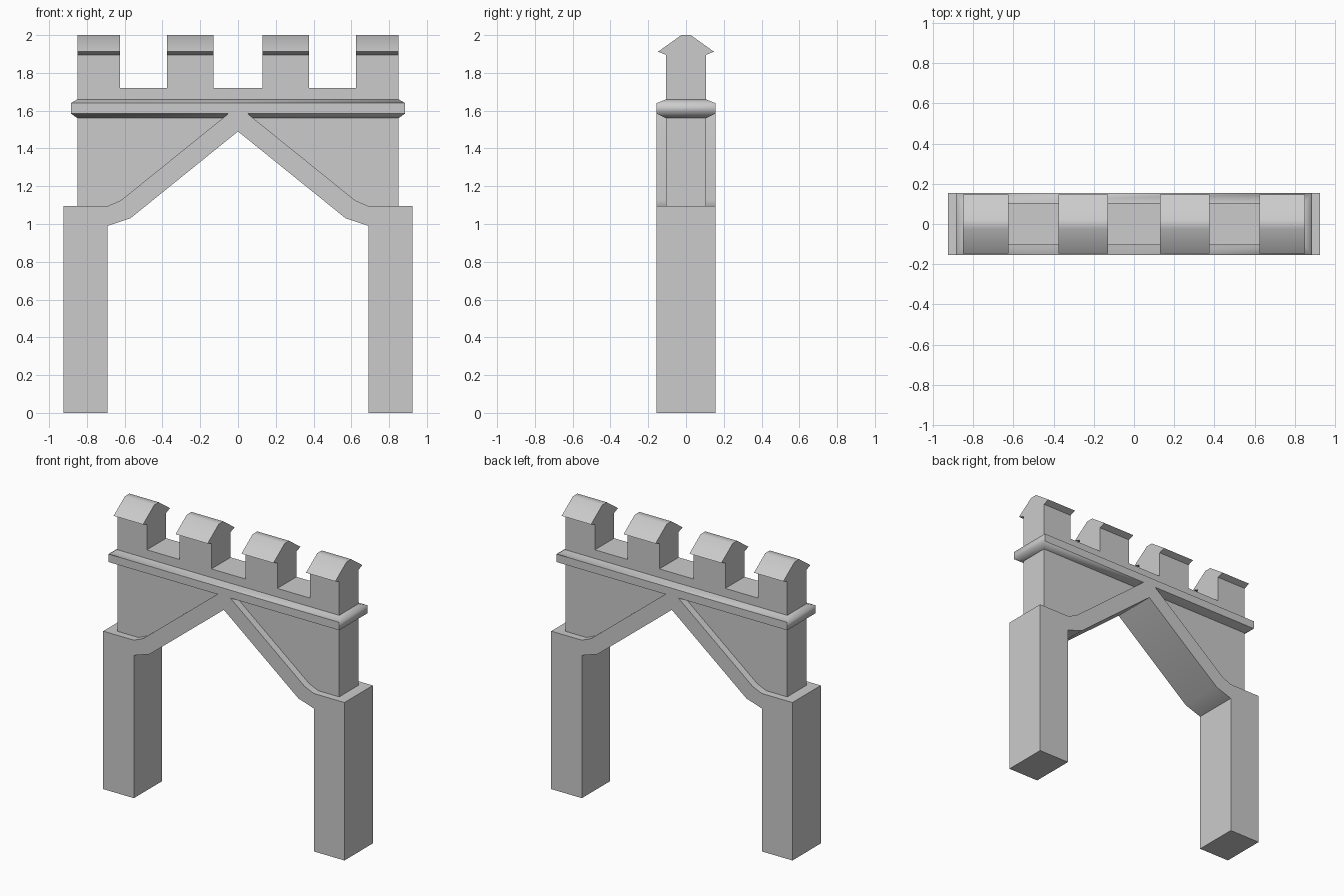
import bpy, bmesh, math
from mathutils import Vector

cube = bpy.data.objects.get("Cube")
if cube:
    bpy.data.objects.remove(cube, do_unlink=True)

stone = bpy.data.materials.new("grey stone")
stone.use_nodes = True
colour = (0.6, 0.6, 0.6, 1)
stone.diffuse_color = colour
stone.node_tree.nodes["Principled BSDF"].inputs["Base Color"].default_value = colour


def finish(name, bm, angle):
    bmesh.ops.recalc_face_normals(bm, faces=bm.faces)
    mesh = bpy.data.meshes.new(name)
    bm.to_mesh(mesh)
    bm.free()
    mesh.materials.append(stone)
    obj = bpy.data.objects.new(name, mesh)
    bpy.context.collection.objects.link(obj)
    bpy.ops.object.select_all(action="DESELECT")
    obj.select_set(True)
    bpy.context.view_layer.objects.active = obj
    bpy.ops.object.shade_smooth_by_angle(angle=math.radians(angle))
    return obj


def extrude(name, points, direction, angle=30):
    """Sweep a closed outline along a vector."""
    bm = bmesh.new()
    face = bm.faces.new([bm.verts.new(p) for p in points])
    new = bmesh.ops.extrude_face_region(bm, geom=[face])["geom"]
    bmesh.ops.translate(bm, vec=Vector(direction),
                        verts=[v for v in new if isinstance(v, bmesh.types.BMVert)])
    return finish(name, bm, angle)


def mirrored(half):
    """Complete a half outline across the centre line."""
    return half + [(-a, b) for a, b in reversed(half) if a > 0]


def slab(name, half, depth):
    points = [(x, -depth, z) for x, z in mirrored(half)]
    return extrude(name, points, (0, 2 * depth, 0))


# Pillars and pointed arch in one continuous outline
slab("pillars_and_arch", [
    (0, 1.49), (0.57, 1.03), (0.69, 0.99), (0.69, 0), (0.925, 0),
    (0.925, 1.095), (0.69, 1.095), (0.62, 1.125), (0.05, 1.585)], 0.155)

# Thinner wall resting on the arch
slab("wall", [(0, 1.54), (0.66, 1.05), (0.85, 1.05), (0.85, 1.72)], 0.105)

# Moulding: stacked rectangular rings flaring out of the wall
bm = bmesh.new()
rings = []
for x, y, z in [(0.85, 0.105, 1.56), (0.885, 0.155, 1.585),
                (0.885, 0.155, 1.64), (0.85, 0.105, 1.66)]:
    rings.append([bm.verts.new((sx * x, sy * y, z))
                  for sx, sy in ((-1, -1), (1, -1), (1, 1), (-1, 1))])
for low, high in zip(rings, rings[1:]):
    for i in range(4):
        j = (i + 1) % 4
        bm.faces.new((low[i], low[j], high[j], high[i]))
bm.faces.new(rings[0])
bm.faces.new(rings[-1])
finish("moulding", bm, 62)

# Battlements with overhanging sloped caps
cap = mirrored([(0.105, 1.72), (0.105, 1.895), (0.148, 1.912), (0.025, 2.0)])
for i, (start, width) in enumerate([(-0.85, 0.225), (-0.375, 0.245),
                                    (0.13, 0.245), (0.625, 0.225)]):
    extrude(f"battlement_{i + 1}", [(start, y, z) for y, z in cap], (width, 0, 0), 40)
